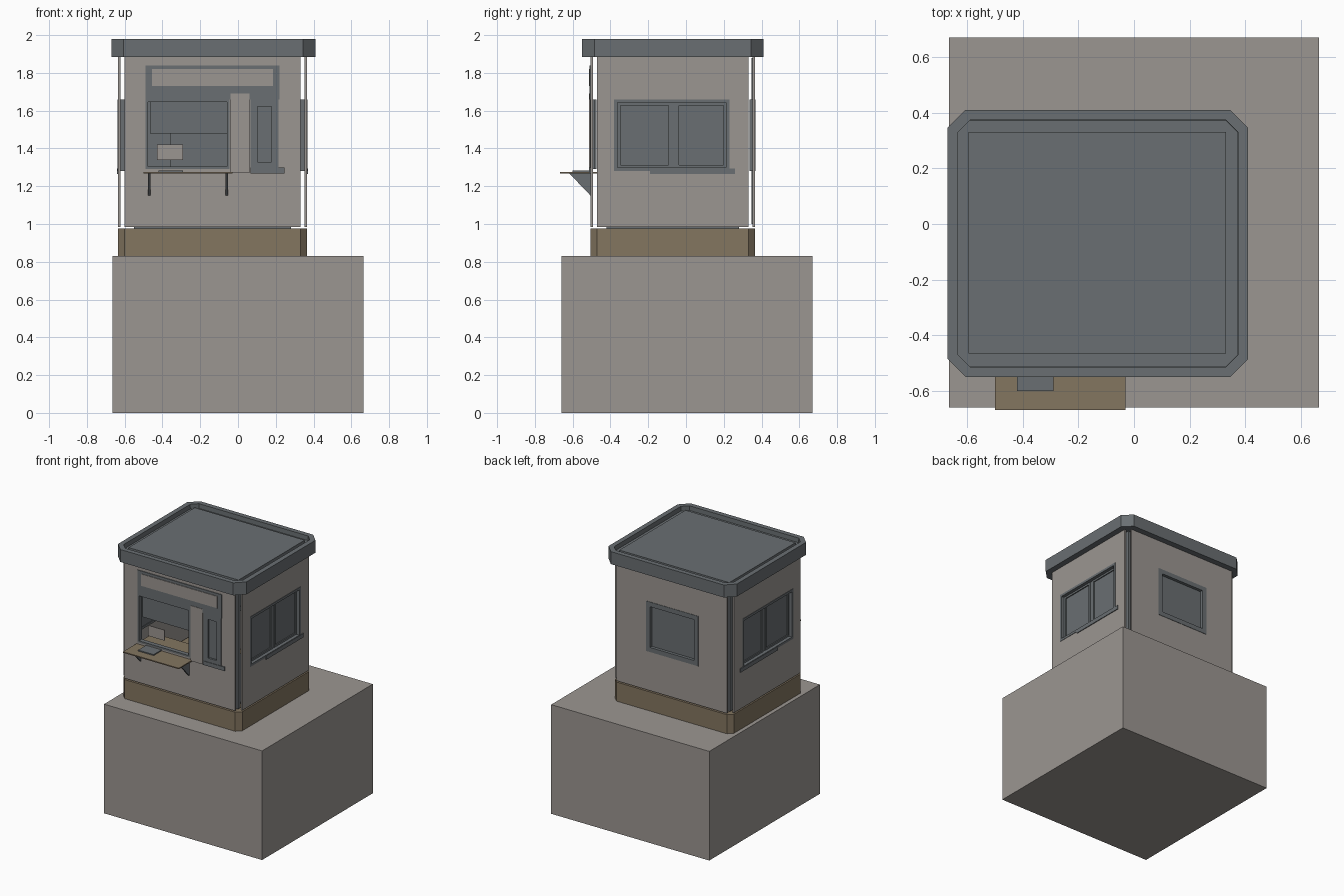
import bpy, bmesh
from mathutils import Vector

if "Cube" in bpy.data.objects:
    bpy.data.objects.remove(bpy.data.objects["Cube"], do_unlink=True)


def material(name, rgb):
    m = bpy.data.materials.new(name)
    m.use_nodes = True
    m.diffuse_color = (*rgb, 1)
    m.node_tree.nodes["Principled BSDF"].inputs["Base Color"].default_value = (*rgb, 1)
    return m


CONCRETE = material("warm grey concrete", (0.33, 0.305, 0.285))
STEEL = material("blue grey steel", (0.142, 0.158, 0.168))
WOOD = material("brown wood", (0.23, 0.18, 0.118))

# Outer planes of the booth walls, and the width of the cut corners
LEFT, RIGHT, FRONT, BACK, CUT = -0.635, 0.365, -0.505, 0.365, 0.035
SILL, HEAD, FOOT, TOP = 1.28, 1.66, 0.985, 1.89


def finish(name, bm, mat):
    bmesh.ops.recalc_face_normals(bm, faces=bm.faces)
    mesh = bpy.data.meshes.new(name)
    bm.to_mesh(mesh)
    bm.free()
    mesh.materials.append(mat)
    obj = bpy.data.objects.new(name, mesh)
    bpy.context.collection.objects.link(obj)
    return obj


def add_box(bm, lo, hi):
    lo, hi = Vector(lo), Vector(hi)
    verts = bmesh.ops.create_cube(bm, size=1)["verts"]
    for v in verts:
        v.co = Vector([(a + b) / 2 + c * (b - a) for a, b, c in zip(lo, hi, v.co)])


def box(name, lo, hi, mat):
    bm = bmesh.new()
    add_box(bm, lo, hi)
    return finish(name, bm, mat)


def place(side, u0, u1, z0, z1, d0, d1):
    """Corners of a box on a wall; d is the depth inward from the wall plane."""
    plane, inward = {"front": (FRONT, 1), "back": (BACK, -1),
                     "right": (RIGHT, -1), "left": (LEFT, 1)}[side]
    a, b = sorted((plane + inward * d0, plane + inward * d1))
    if side in ("front", "back"):
        return (u0, a, z0), (u1, b, z1)
    return (a, u0, z0), (b, u1, z1)


def plate(name, side, u0, u1, z0, z1, d0, d1, mat):
    return box(name, *place(side, u0, u1, z0, z1, d0, d1), mat)


def wall(name, side, u0, u1, holes):
    bm = bmesh.new()
    start = u0
    for h0, h1, z0, z1 in holes:
        add_box(bm, *place(side, start, h0, FOOT, TOP, 0, 0.012))
        add_box(bm, *place(side, h0, h1, FOOT, z0, 0, 0.012))
        add_box(bm, *place(side, h0, h1, z1, TOP, 0, 0.012))
        start = h1
    add_box(bm, *place(side, start, u1, FOOT, TOP, 0, 0.012))
    return finish(name, bm, CONCRETE)


def frame(name, side, u0, u1, z0, z1, w, d0, d1):
    bm = bmesh.new()
    for a, b, c, d in ((u0, u0 + w, z0, z1), (u1 - w, u1, z0, z1),
                       (u0 + w, u1 - w, z0, z0 + w), (u0 + w, u1 - w, z1 - w, z1)):
        add_box(bm, *place(side, a, b, c, d, d0, d1))
    return finish(name, bm, STEEL)


def cut_corner_outline(x0, x1, y0, y1, c):
    return [(x0 + c, y0), (x1 - c, y0), (x1, y0 + c), (x1, y1 - c),
            (x1 - c, y1), (x0 + c, y1), (x0, y1 - c), (x0, y0 + c)]


def slab(name, outline, z0, z1, mat, recess=None):
    bm = bmesh.new()
    face = bm.faces.new([bm.verts.new((x, y, z0)) for x, y in outline])
    ext = bmesh.ops.extrude_face_region(bm, geom=[face], use_keep_orig=True)["geom"]
    for v in ext:
        if isinstance(v, bmesh.types.BMVert):
            v.co.z = z1
    if recess:
        cap = [f for f in ext if isinstance(f, bmesh.types.BMFace)]
        bmesh.ops.inset_region(bm, faces=cap, thickness=recess[0])
        bmesh.ops.inset_region(bm, faces=cap, thickness=0.001)
        for v in cap[0].verts:
            v.co.z -= recess[1]
    return finish(name, bm, mat)


# Foundation, plinth and floor
box("foundation", (-0.665, -0.66, 0), (0.665, 0.67, 0.83), CONCRETE)
slab("plinth", cut_corner_outline(LEFT, RIGHT, FRONT, BACK, CUT), 0.83, 0.975, WOOD)
box("floor", (-0.55, -0.42, 0.972), (0.28, 0.28, 0.988), STEEL)

# Roof with a recessed top and a central panel
slab("roof", cut_corner_outline(-0.67, 0.41, -0.55, 0.41, 0.065), 1.885, 1.98,
     STEEL, recess=(0.04, 0.035))
box("roof_panel", (-0.595, -0.465, 1.94), (0.33, 0.33, 1.965), STEEL)

# Walls with their window openings
service = (-0.49, -0.045, 1.29, HEAD)
narrow = (0.065, 0.215, 1.29, HEAD)
rear = (-0.36, 0.08, SILL, HEAD)
side_hole = (-0.38, 0.23, SILL, HEAD)
wall("front_wall", "front", LEFT + CUT, RIGHT - CUT, [service, narrow])
wall("back_wall", "back", LEFT + CUT, RIGHT - CUT, [rear])
for s in ("left", "right"):
    wall(s + "_wall", s, FRONT + CUT, BACK - CUT, [side_hole])

# Steel posts set back behind the open corners
for sx, x in (("left", RIGHT - CUT - 0.03), ("right", LEFT + CUT)):
    for sy, y in (("front", FRONT + CUT), ("back", BACK - CUT - 0.03)):
        box(f"corner_post_{sy}_{sx}", (x, y, 0.985), (x + 0.03, y + 0.03, TOP), STEEL)

# Side windows: frame, two sliding panes and a sill
for s in ("left", "right"):
    frame(s + "_window_frame", s, *side_hole, 0.018, -0.003, 0.04)
    for i, (a, b) in enumerate(((-0.362, -0.078), (-0.052, 0.212))):
        plate(f"{s}_window_pane_{i + 1}", s, a, b, 1.298, 1.642, 0.03, 0.036, STEEL)
        frame(f"{s}_sash_{i + 1}", s, a, b, 1.298, 1.642, 0.014, 0.022, 0.034)
    plate(s + "_window_mullion", s, -0.078, -0.052, 1.298, 1.642, 0.026, 0.04, STEEL)
    plate(s + "_window_sill", s, -0.19, 0.26, 1.265, 1.295, -0.006, 0.002, STEEL)

# Rear window
frame("rear_window_frame", "back", *rear, 0.035, -0.003, 0.03)
plate("rear_window_pane", "back", -0.325, 0.045, 1.315, 1.625, 0.02, 0.028, STEEL)
plate("rear_lining", "back", -0.56, -0.36, 1.0, 1.88, 0.013, 0.018, STEEL)

# Service window: frame and a raised upper sash
frame("service_window_frame", "front", *service, 0.014, -0.004, 0.03)
plate("raised_sash", "front", -0.465, -0.055, 1.48, 1.645, 0.02, 0.028, STEEL)

# Narrow front window
frame("narrow_window_frame", "front", *narrow, 0.038, -0.004, 0.02)
plate("narrow_window_pane", "front", 0.1, 0.18, 1.32, 1.63, 0.01, 0.018, STEEL)
plate("narrow_window_sill", "front", 0.065, 0.245, 1.268, 1.298, -0.008, 0.002, STEEL)

# Header board with a blank sign panel
plate("header_board", "front", -0.49, 0.22, HEAD, 1.84, -0.005, 0.002, STEEL)
plate("sign_panel", "front", -0.455, 0.185, 1.73, 1.82, -0.009, -0.004, CONCRETE)
plate("front_pillar_face", "front", -0.04, 0.06, 1.27, 1.69, -0.008, 0.002, CONCRETE)

# Serving counter, brackets, tray and notice
box("counter", (-0.5, -0.668, 1.268), (-0.03, -0.3, 1.276), WOOD)
for i, x in enumerate((-0.47, -0.06)):
    bm = bmesh.new()
    rings = [[bm.verts.new((x + w, y, z)) for y, z in
              ((FRONT, 1.15), (FRONT, 1.27), (-0.62, 1.27))] for w in (-0.006, 0.006)]
    for ring in rings:
        bm.faces.new(ring)
    for j in range(3):
        k = (j + 1) % 3
        bm.faces.new((rings[0][j], rings[0][k], rings[1][k], rings[1][j]))
    finish(f"counter_bracket_{i + 1}", bm, STEEL)
box("tray", (-0.42, -0.6, 1.276), (-0.29, -0.5, 1.284), STEEL)
box("notice", (-0.43, -0.47, 1.34), (-0.29, -0.464, 1.42), CONCRETE)
